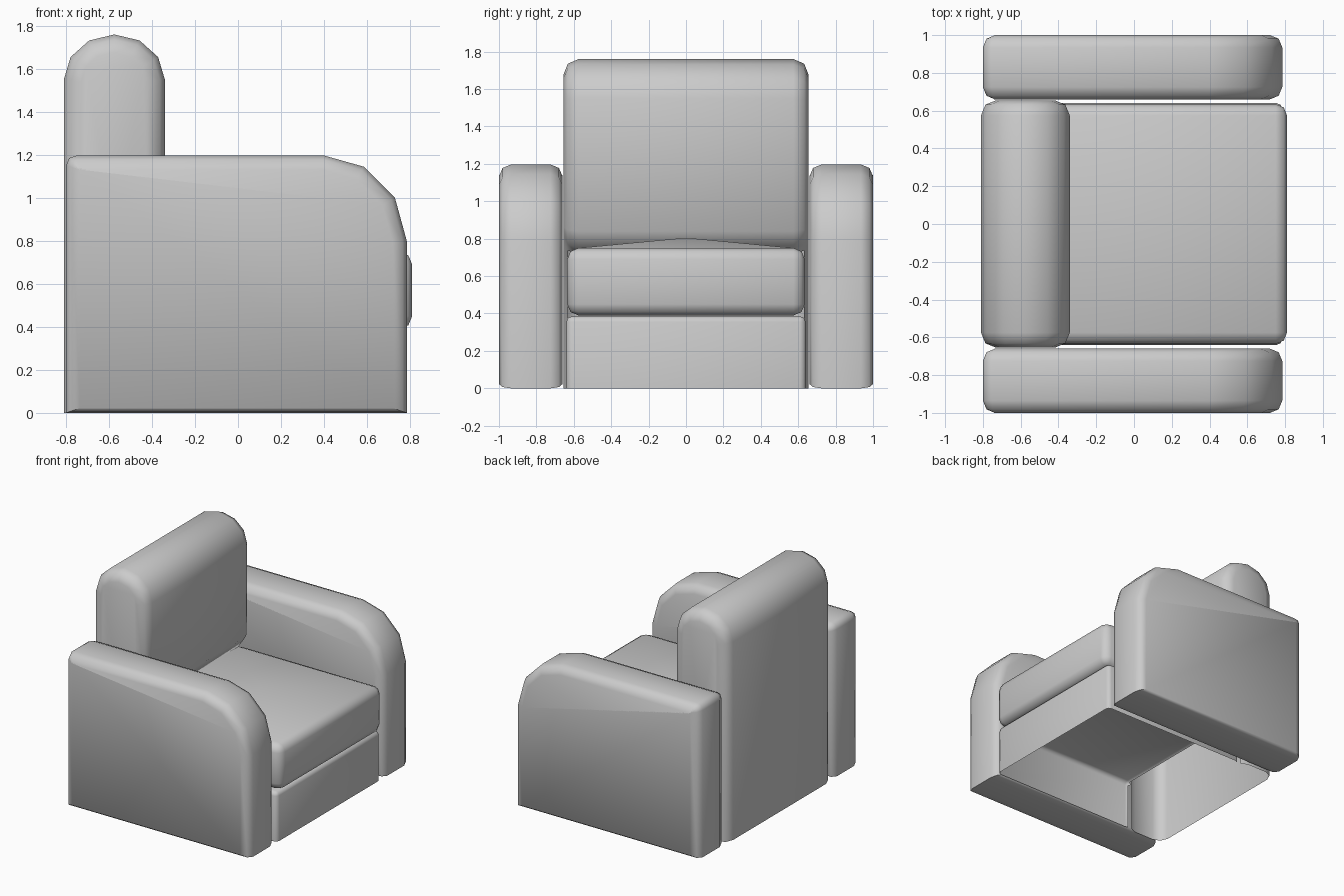
import bpy, bmesh, math

cube = bpy.data.objects.get("Cube")
if cube:
    bpy.data.objects.remove(cube, do_unlink=True)

fabric = bpy.data.materials.new("grey_fabric")
fabric.use_nodes = True
GREY = (0.6, 0.6, 0.6, 1)
fabric.diffuse_color = GREY
fabric.node_tree.nodes["Principled BSDF"].inputs["Base Color"].default_value = GREY


def finish(name, bm, angle=50):
    bmesh.ops.recalc_face_normals(bm, faces=bm.faces)
    mesh = bpy.data.meshes.new(name)
    bm.to_mesh(mesh)
    bm.free()
    mesh.materials.append(fabric)
    obj = bpy.data.objects.new(name, mesh)
    bpy.context.collection.objects.link(obj)
    bpy.ops.object.select_all(action="DESELECT")
    obj.select_set(True)
    bpy.context.view_layer.objects.active = obj
    bpy.ops.object.shade_smooth_by_angle(angle=math.radians(angle))
    return obj


def extrude_profile(profile, y0, y1, soft):
    """Side profile (x, z) extruded along y, with both outlines rounded off."""
    bm = bmesh.new()
    face = bm.faces.new([bm.verts.new((x, y0, z)) for x, z in profile])
    new = bmesh.ops.extrude_face_region(bm, geom=[face])["geom"]
    for v in new:
        if isinstance(v, bmesh.types.BMVert):
            v.co.y = y1
    bmesh.ops.recalc_face_normals(bm, faces=bm.faces)
    rims = [e for e in bm.edges if abs(e.verts[0].co.y - e.verts[1].co.y) < 1e-5]
    bmesh.ops.bevel(bm, geom=rims, offset=soft, segments=2, profile=0.5, affect="EDGES")
    return bm


def soft_box(lo, hi, soft):
    bm = bmesh.new()
    bmesh.ops.create_cube(bm, size=1)
    for v in bm.verts:
        v.co = [l + (c + 0.5) * (h - l) for c, l, h in zip(v.co, lo, hi)]
    bmesh.ops.bevel(bm, geom=bm.edges[:], offset=soft, segments=2, profile=0.5, affect="EDGES")
    return bm


# Armrests with a rounded front shoulder
arm = [(-0.80, 0), (0.785, 0), (0.785, 0.8), (0.73, 1.0), (0.585, 1.145),
       (0.4, 1.197), (-0.75, 1.197), (-0.785, 1.185), (-0.80, 1.15)]
for name, y0, y1 in (("right_armrest", -1, -0.66), ("left_armrest", 0.66, 1)):
    bm = extrude_profile(arm, y0, y1, 0.065)
    for v in bm.verts:          # tighter rounding along the floor
        if v.co.z < 0.08:
            v.co.z *= 0.35
    finish(name, bm)

# Backrest: domed top, overhanging the seat, hollow underneath
cx, rx, rz, spring = -0.575, 0.235, 0.21, 1.55
dome = [(cx + rx * math.cos(math.pi * i / 6), spring + rz * math.sin(math.pi * i / 6))
        for i in range(7)]
bm = extrude_profile([(-0.48, 0), (-0.48, 0.72), (-0.4, 0.75), (-0.34, 0.84)] + dome
                     + [(-0.81, 0)], -0.655, 0.655, 0.08)
for v in bm.verts:
    if v.co.z < 0.1:
        v.co.z = 0
hollow = [f for f in bm.faces if f.calc_center_median().z < 0.01
          or (f.normal.x > 0.9 and f.calc_center_median().z < 0.6)]
bmesh.ops.delete(bm, geom=hollow, context="FACES")
finish("backrest", bm)

# Seat base: open at the floor and at the rear
bm = soft_box((-0.48, -0.64, -0.1), (0.785, 0.64, 0.385), 0.03)
bmesh.ops.bisect_plane(bm, geom=bm.verts[:] + bm.edges[:] + bm.faces[:],
                       plane_co=(0, 0, 0), plane_no=(0, 0, -1), clear_outer=True)
bmesh.ops.delete(bm, geom=[f for f in bm.faces if f.normal.x < -0.9], context="FACES")
finish("seat_base", bm)

# Seat cushion with a slightly crowned top
bm = soft_box((-0.46, -0.635, 0.39), (0.81, 0.635, 0.75), 0.06)
top = max(bm.faces, key=lambda f: f.calc_center_median().z)
crown = bmesh.ops.poke(bm, faces=[top])["verts"]
for v in crown:
    v.co.z = 0.805
finish("seat_cushion", bm)
